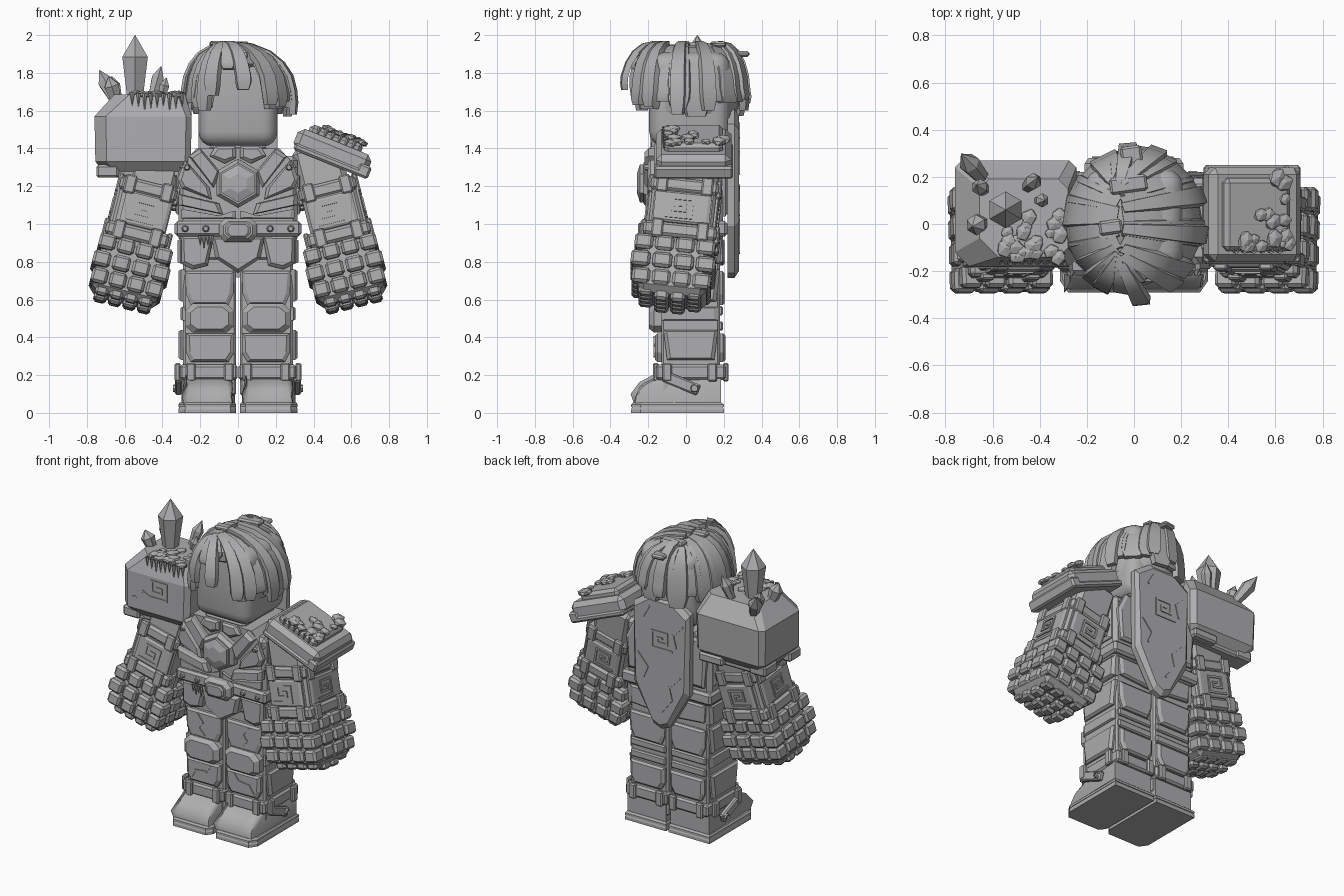
import bpy, bmesh, math, random
from mathutils import Matrix, Vector

if "Cube" in bpy.data.objects:
    bpy.data.objects.remove(bpy.data.objects["Cube"])
random.seed(4)
stone = bpy.data.materials.new("stone_grey")
stone.diffuse_color = (0.42, 0.415, 0.425, 1)
stone.use_nodes = True
stone.node_tree.nodes["Principled BSDF"].inputs["Base Color"].default_value = stone.diffuse_color
I = Matrix()

def T(x, y, z):
    return Matrix.Translation((x, y, z))

def R(deg, axis):
    return Matrix.Rotation(math.radians(deg), 4, axis)

def finish(name, bm, smooth=None):
    bmesh.ops.recalc_face_normals(bm, faces=bm.faces)
    me = bpy.data.meshes.new(name)
    bm.to_mesh(me)
    bm.free()
    me.materials.append(stone)
    if smooth:
        me.polygons.foreach_set("use_smooth", [True] * len(me.polygons))
        me.set_sharp_from_angle(angle=math.radians(smooth))
    ob = bpy.data.objects.new(name, me)
    bpy.context.collection.objects.link(ob)
    return ob

def blocks(name, items, M=I, bevel=0.012, seg=1, smooth=None):
    """Bevelled boxes (centre, size) in one mesh."""
    bm = bmesh.new()
    for c, s in items:
        bmesh.ops.create_cube(bm, size=1, matrix=M @ T(*c) @ Matrix.Diagonal((*s, 1)))
    if bevel:
        bmesh.ops.bevel(bm, geom=bm.edges[:], offset=bevel, segments=seg, affect='EDGES', profile=0.5)
    return finish(name, bm, smooth)

def face(axis, s, d):
    """Frame whose u,v lie in the surface and w points out along s*axis at distance d."""
    if axis == 'y':
        return Matrix(((1, 0, 0, 0), (0, 0, s, d), (0, 1, 0, 0), (0, 0, 0, 1)))
    return Matrix(((0, 0, s, d), (1, 0, 0, 0), (0, 1, 0, 0), (0, 0, 0, 1)))

def plate(name, pts, M, depth, inset=0.015, bm=None):
    """Polygon raised along w with a chamfered rim."""
    own = bm is None
    bm = bm or bmesh.new()
    c = sum((Vector(p) for p in pts), Vector((0, 0))) / len(pts)
    rings = []
    for w, k in ((0, 0), (depth * .6, 0), (depth, inset)):
        ring = []
        for p in pts:
            d = Vector(p) - c
            q = c + d * max(0.1, 1 - 1.4 * k / max(d.length, 1e-4))
            ring.append(bm.verts.new(M @ Vector((q.x, q.y, w))))
        rings.append(ring)
    n = len(pts)
    bm.faces.new(rings[0])
    bm.faces.new(rings[-1])
    for a, b in zip(rings, rings[1:]):
        for i in range(n):
            bm.faces.new((a[i], a[(i + 1) % n], b[(i + 1) % n], b[i]))
    return finish(name, bm) if own else None

def strip(name, pts, M, width=0.01, depth=0.007):
    """Thin raised line following a path."""
    bm = bmesh.new()
    for a, b in zip(pts, pts[1:]):
        a, b = Vector(a), Vector(b)
        d = (b - a).normalized() * width / 2
        n = Vector((-d.y, d.x))
        plate("", [a - d + n, b + d + n, b + d - n, a - d - n], M, depth, 0, bm)
    return finish(name, bm)

def lathe(name, rings, M, sides=6):
    bm = bmesh.new()
    for (r0, z0), (r1, z1) in zip(rings, rings[1:]):
        bmesh.ops.create_cone(bm, segments=sides, radius1=r0, radius2=r1, depth=z1 - z0,
                              matrix=M @ T(0, 0, (z0 + z1) / 2))
    bmesh.ops.remove_doubles(bm, verts=bm.verts, dist=1e-4)
    return finish(name, bm)

KEY = [(-.8, -.5), (.5, -.5), (.5, .5), (-.5, .5), (-.5, -.15), (.15, -.15), (.15, .15), (-.15, .15)]
def key(name, M, size):
    strip(name, [(x * size, z * size) for x, z in KEY], M, 0.013)

def clumps(name, M, w, d, count):
    bm = bmesh.new()
    for _ in range(count):
        p = T(random.uniform(-w, w), random.uniform(-d, d), 0.005)
        bmesh.ops.create_icosphere(bm, subdivisions=1, radius=random.uniform(.022, .04),
            matrix=M @ p @ R(random.uniform(0, 90), 'Z') @ Matrix.Diagonal((1.2, 1, .6, 1)))
    finish(name, bm)

# legs and boots
for s in (-1, 1):
    cx = s * .15
    def mx(pts):
        return [(cx + s * x, z) for x, z in pts]
    blocks("leg", [((cx, .025, .52), (.28, .31, .86))], bevel=.012)
    sole = [(-.14, .2), (.165, .2), (.165, -.24), (.13, -.29), (-.11, -.29), (-.14, -.25)]
    plate("sole_lower", mx(sole), I, .03, .004)
    plate("sole_upper", mx(sole), T(0, 0, .03), .025, .01)
    bm = bmesh.new()
    prof = [(-.275, .05), (-.27, .09), (-.23, .145), (-.15, .185), (.185, .2), (.185, .05)]
    plate("", prof, face('x', 1, cx - .14 + s * .01), .285, 0, bm)
    bmesh.ops.dissolve_limit(bm, angle_limit=.02, verts=bm.verts, edges=bm.edges)
    for v in bm.verts:      # toe narrows towards the tip
        if v.co.y < -.1:
            v.co.x = cx + (v.co.x - cx) * (.93 if v.co.z < .1 else .86)
    top = [e for e in bm.edges if max(v.co.z for v in e.verts) > .06 and
           min(v.co.y for v in e.verts) < .1]
    bmesh.ops.bevel(bm, geom=top, offset=.025, segments=2, affect='EDGES', profile=.5)
    finish("boot", bm, 40)
    blocks("boot_cuff", [((cx + s * .005, .025, .215), (.305, .37, .08))])
    blocks("cuff_tabs", [((cx + x, y, .215), (.05, .03, .1)) for x in (-.1, .1) for y in (-.16, .21)]
           + [((s * .32, y, .215), (.03, .05, .1)) for y in (-.1, .14)], bevel=.008)
    blocks("boot_strap", [((0, 0, 0), (.035, .19, .06))], T(s * .315, -.02, .155) @ R(-22, 'X'), .008)
    lathe("strap_stud", [(.025, 0), (.018, .02)], T(s * .325, .045, .13) @ R(90 * s, 'Y'), 8)
    # front and back leg plates
    shin = [(-.13, .42), (.125, .42), (.125, .32), (.1, .27), (-.1, .27), (-.13, .32)]
    thigh = [(-.13, .75), (.13, .75), (.125, .63), (.1, .57), (-.1, .57), (-.125, .63)]
    knee = [(-.13, .46), (-.13, .54), (-.09, .58), (.09, .58), (.13, .54), (.13, .46), (.09, .425), (-.09, .425)]
    for d, y in ((-1, -.13), (1, .175)):
        plate("shin_plate", mx(shin), face('y', d, y), .035)
        plate("thigh_plate", mx(thigh), face('y', d, y), .03)
    plate("knee_plate", mx(knee), face('y', -1, -.13), .065, .022)
    blocks("back_knee_band", [((cx, .18, z), (.26, .03, .05)) for z in (.46, .54)], bevel=.008)
    plate("back_hip_plate", mx([(-.125, .92), (.13, .92), (.12, .8), (-.12, .78)]), face('y', 1, .175), .03)
    strip("shin_crack", mx([(-.06, .4), (-.03, .36), (.05, .35), (.08, .3)]), face('y', -1, -.164))
    strip("thigh_crack", mx([(.04, .73), (0, .68), (.03, .64), (-.01, .6)]), face('y', -1, -.159))
    # outer side plates
    side = face('x', s, s * .28)
    plate("shin_side", [(-.12, .44), (.17, .44), (.15, .28), (-.1, .28)], side, .035)
    plate("knee_side", [(-.13, .56), (.17, .56), (.17, .49), (-.13, .49)], side, .025)
    plate("thigh_side", [(-.13, .76), (.18, .76), (.16, .59), (-.11, .59)], side, .035)
    plate("hip_side", [(-.14, .92), (.19, .92), (.18, .79), (-.13, .79)], side, .04)
    plate("hip_front", [(s * .13, .94), (s * .3, .94), (s * .3, .79), (s * .24, .76), (s * .16, .78)],
          face('y', -1, -.13), .045)

# torso, belt and loin plate
blocks("torso", [((0, .015, 1.13), (.63, .36, .46))], bevel=.025)
plate("upper_chest", [(-.31, 1.3), (.31, 1.3), (.22, 1.4), (-.22, 1.4)], face('y', 1, -.17), .37, .015)
blocks("collar", [((0, .02, 1.4), (.3, .34, .05))], bevel=.02)
blocks("pelvis", [((0, .02, .87), (.56, .32, .12))])
blocks("belt", [((0, .015, .975), (.67, .41, .08))], bevel=.015)
plate("loin_plate", [(-.14, .93), (.14, .93), (.12, .82), (0, .74), (-.12, .82)], face('y', -1, -.14), .06)
oct_ = [(-.1, .94), (-.1, 1.0), (-.07, 1.03), (.07, 1.03), (.1, 1.0), (.1, .94), (.07, .905), (-.07, .905)]
plate("buckle", oct_, face('y', -1, -.18), .06, .018)
plate("buckle_centre", [(x * .65, .967 + (z - .967) * .6) for x, z in oct_], face('y', -1, -.235), .02, .008)
for x in (-.28, -.17, .17, .28):
    lathe("belt_stud", [(.02, 0), (.012, .015)], T(x, -.188, .975) @ R(90, 'X'), 8)
for i in range(4):
    lathe("belt_icicle", [(.012, 0), (.001, .05 + .02 * (i % 2))], T(-.2 + .02 * i, -.19, .94) @ R(180, 'X'), 5)

# chest armour, mirrored
ch = face('y', -1, -.165)
for s in (-1, 1):
    def m(pts):
        return [(s * x, z) for x, z in pts]
    plate("collar_plate", m([(.01, 1.41), (.12, 1.41), (.15, 1.36), (.07, 1.32), (.01, 1.35)]), ch, .035)
    plate("shoulder_strap", m([(.2, 1.4), (.26, 1.36), (.13, 1.19), (.09, 1.27)]), ch, .055)
    plate("pec_plate", m([(.28, 1.34), (.32, 1.24), (.3, 1.19), (.14, 1.13), (.15, 1.19)]), ch, .04)
    plate("chest_bar", m([(.315, 1.16), (.315, 1.1), (.08, 1.05), (.1, 1.11)]), ch, .05)
    plate("belly_plate", m([(.01, 1.07), (.08, 1.04), (.3, 1.08), (.3, 1.03), (.01, 1.03)]), ch, .03)
    plate("torso_side", [(-.14, 1.26), (.17, 1.26), (.17, 1.05), (-.12, 1.05)], face('x', s, s * .31), .02)
    plate("back_plate", m([(.02, 1.36), (.24, 1.37), (.3, 1.25), (.28, 1.04), (.02, 1.04)]), face('y', 1, .19), .03)
    lathe("strap_stud", [(.02, 0), (.012, .02)], T(s * .27, -.2, 1.3) @ R(90, 'X'), 8)
hexa = [(math.sin(i * math.pi / 3), math.cos(i * math.pi / 3)) for i in range(6)]
for name, r, y, d, k in (("gem_frame", .13, -.165, .06, .015), ("gem", .1, -.22, .04, .035)):
    plate(name, [(x * r, 1.215 + z * r) for x, z in hexa], face('y', -1, y), d, k)

# shield on the back
shape = [(-.09, 1.61), (.09, 1.61), (.21, 1.53), (.205, .99), (.06, .74), (0, .715), (-.06, .74), (-.205, .99), (-.21, 1.53)]
plate("shield", shape, face('y', 1, .22), .06, .025)
key("shield_key", face('y', 1, .279) @ T(0, 1.32, 0), .11)
for pts in ([(-.17, 1.45), (-.1, 1.38), (-.12, 1.3)], [(.16, 1.2), (.09, 1.12), (.12, 1.05)],
            [(-.15, 1.1), (-.07, 1.02), (-.09, .94), (-.02, .85)], [(.08, 1.53), (.12, 1.46)]):
    strip("shield_crack", pts, face('y', 1, .279), .012)

# arms with gauntlets
for s in (-1, 1):
    A = T(s * .42, .015, 1.36) @ R(-14 * s, 'Y') @ R(-6, 'X')
    blocks("upper_arm", [((0, .01, -.12), (.26, .32, .34))], A, .03)
    blocks("forearm", [((s * .01, 0, -.33), (.29, .34, .26))], A, .015)
    for name, z, w in (("elbow_cuff", -.2, .31), ("wrist_cuff", -.45, .34)):
        blocks(name, [((s * .01, 0, z), (w, w + .05, .075))], A, .015)
        tabs = [((s * .01 + x, y * (w / 2 + .025), z), (.06, .03, .1)) for x in (-.1, .1) for y in (-1, 1)]
        tabs += [((s * .01 + x * w / 2, y, z), (.03, .06, .1)) for x in (-1, 1) for y in (-.12, .12)]
        blocks(name + "_tabs", tabs, A, .008)
    for F in (face('y', -1, -.17), face('y', 1, .17)):
        plate("forearm_plate", [(-.12, -.24), (.13, -.24), (.13, -.41), (-.12, -.41)], A @ F, .02)
        key("forearm_key", A @ F @ T(0, -.33, .02), .1)
    F = A @ face('x', s, s * .155)
    plate("forearm_side", [(-.15, -.24), (.15, -.24), (.15, -.41), (-.15, -.41)], F, .02)
    key("forearm_side_key", F @ T(0, -.33, .02), .1)
    blocks("fist", [((0, -.01, -.64), (.36, .37, .31))], A, .035)
    knuckles = []
    for row, (z, k) in enumerate(((-.53, 1), (-.625, 1.05), (-.715, .98), (-.79, .78))):
        for i in range(4):
            for j in range(4):
                if i in (0, 3) or j in (0, 3) or row == 3:
                    lift = .02 if row == 3 and j in (0, 3) else 0
                    knuckles.append((((i - 1.5) * .102 * k, (j - 1.5) * .11 * k - .018, z + lift),
                                     (.09 * k, .098 * k, .08)))
    blocks("knuckle_blocks", knuckles, A, .014)

# rock pauldron with crystals, a hull of tapering rings
bm = bmesh.new()
for z, x0, x1, y0, y1, c in ((1.265, -.7, -.29, -.13, .21, .03), (1.33, -.755, -.25, -.185, .265, .03),
                             (1.57, -.76, -.245, -.18, .27, .03), (1.685, -.655, -.28, -.14, .19, .04)):
    for x, y in ((x0 + 2 * c, y0), (x0, y0 + 2 * c), (x0, y1 - c), (x0 + c, y1),
                 (x1 - c, y1), (x1, y1 - c), (x1, y0 + c), (x1 - c, y0)):
        bm.verts.new((x, y, z))
bmesh.ops.convex_hull(bm, input=bm.verts[:])
bmesh.ops.dissolve_limit(bm, angle_limit=.05, verts=bm.verts, edges=bm.edges)
finish("rock_pauldron", bm)
blocks("rock_rim", [((-.69, -.1, 1.28), (.12, .12, .07)), ((-.69, .16, 1.28), (.12, .14, .07)),
                    ((-.36, .2, 1.28), (.18, .12, .06)), ((-.5, .04, 1.27), (.4, .36, .05))], bevel=.012)
key("rock_key", face('y', -1, -.18) @ T(-.46, 1.49, 0), .11)
strip("rock_crack", [(-.54, 1.44), (-.58, 1.46), (-.63, 1.41), (-.68, 1.4)], face('y', -1, -.18))
for x, y, z, r, h, tx, ty in ((-.545, .06, 1.66, .078, .34, 0, 0), (-.63, .18, 1.62, .045, .25, -28, -28),
                              (-.46, .15, 1.65, .036, .2, 16, -14), (-.63, .14, 1.64, .036, .15, -15, -10),
                              (-.64, .01, 1.64, .045, .15, -18, 8), (-.41, .1, 1.65, .03, .13, 14, 0)):
    lathe("crystal", [(r * .6, 0), (r, h * .66), (.001, h)], T(x, y, z) @ R(tx, 'Y') @ R(ty, 'X'))
clumps("rock_snow", T(-.42, -.06, 1.68), .13, .1, 24)
for i in range(9):
    lathe("rock_icicle", [(.013, 0), (.001, random.uniform(.06, .11))],
          T(-.56 + .033 * i, -.165, 1.69) @ R(180, 'X'), 5)

# slab pauldron
P = T(.5, .04, 1.38) @ R(22, 'Y')
blocks("slab_pauldron", [((0, 0, 0), (.42, .40, .12))], P, .03)
blocks("slab_rim", [((.19, 0, -.03), (.07, .42, .07)), ((0, 0, -.045), (.4, .42, .04))], P, .012)
blocks("slab_pad", [((-.01, 0, .07), (.3, .31, .06))], P, .02)
clumps("slab_snow", P @ T(.02, -.07, .1), .11, .07, 14)
clumps("slab_snow_back", P @ T(.1, .11, .1), .03, .05, 4)
for i in range(6):
    lathe("slab_icicle", [(.012, 0), (.001, .06)], P @ T(-.11 + .04 * i, -.155, .1) @ R(180, 'X'), 5)

# head
bm = bmesh.new()
bmesh.ops.create_cube(bm, size=1, matrix=T(0, .02, 1.66) @ Matrix.Diagonal((.42, .43, .5, 1)))
bmesh.ops.bevel(bm, geom=bm.edges[:], offset=.08, segments=4, affect='EDGES', profile=.5)
finish("head", bm, 40)

# hair cap and locks falling from an off-centre parting
bm = bmesh.new()
bmesh.ops.create_uvsphere(bm, u_segments=24, v_segments=16, radius=1,
                          matrix=T(0, .02, 1.68) @ Matrix.Diagonal((.255, .265, .255, 1)))
low = [f for f in bm.faces if f.calc_center_median().z < (1.82 if f.calc_center_median().y < -.1 else 1.6)]
bmesh.ops.delete(bm, geom=low, context='FACES')
finish("hair_cap", bm, 40)

def lock(bm, a, hem, w, k):
    path = [(math.sin(p) ** .85, 1.69 + .24 * min(k, 1.1) * math.cos(p), 1) for p in (.02, .3, .6, .9, 1.2, 1.5)]
    path = [q for q in path if q[1] > hem + .03]
    r = path[-1][0]
    path += [(r + .02, (path[-1][1] + hem) / 2, .95), (r, hem, .7)]
    rows = []
    for r, z, tw in path:
        out = Vector((math.cos(a), math.sin(a), 0))
        tan = Vector((-out.y, out.x, 0)) * w * tw * (.5 + .5 * min(r, 1)) / 2
        f = max(0, 1 - r)
        c = Vector((.265 * k * r * out.x - .06 * f, .01 + .285 * k * r * out.y + .17 * out.y * f, z))
        nrm = (out * r + Vector((0, 0, f))).normalized() * .016
        rows.append([bm.verts.new(p) for p in (c - tan - nrm, c + tan - nrm, c + tan * .85 + nrm, c - tan * .85 + nrm)])
    bm.faces.new(rows[0])
    bm.faces.new(rows[-1])
    for p, q in zip(rows, rows[1:]):
        for i in range(4):
            bm.faces.new((p[i], p[(i + 1) % 4], q[(i + 1) % 4], q[i]))

bm = bmesh.new()
for i in range(20):
    a = (i + .5) * math.tau / 20
    front = math.sin(a) < -.72
    lock(bm, a, random.uniform(1.83, 1.87) if front else random.uniform(1.57, 1.66),
         random.uniform(.12, .16), random.uniform(1.0, 1.07))
for deg, hem, k in ((-84, 1.71, 1.22), (-100, 1.82, 1.12), (-128, 1.6, 1.09), (-118, 1.68, 1.13), (-55, 1.63, 1.13),
                    (-40, 1.62, 1.1), (95, 1.64, 1.1), (70, 1.66, 1.1), (-10, 1.58, 1.12), (20, 1.6, 1.12)):
    lock(bm, math.radians(deg), hem, .09, k)
finish("hair_locks", bm, 35)
blocks("hair_tuft", [((0, .17, 1.95), (.16, .07, .03)), ((-.1, .0, 1.955), (.1, .06, .03)),
                     ((.03, .28, 1.9), (.09, .1, .03))], R(8, 'Z'), .01)
